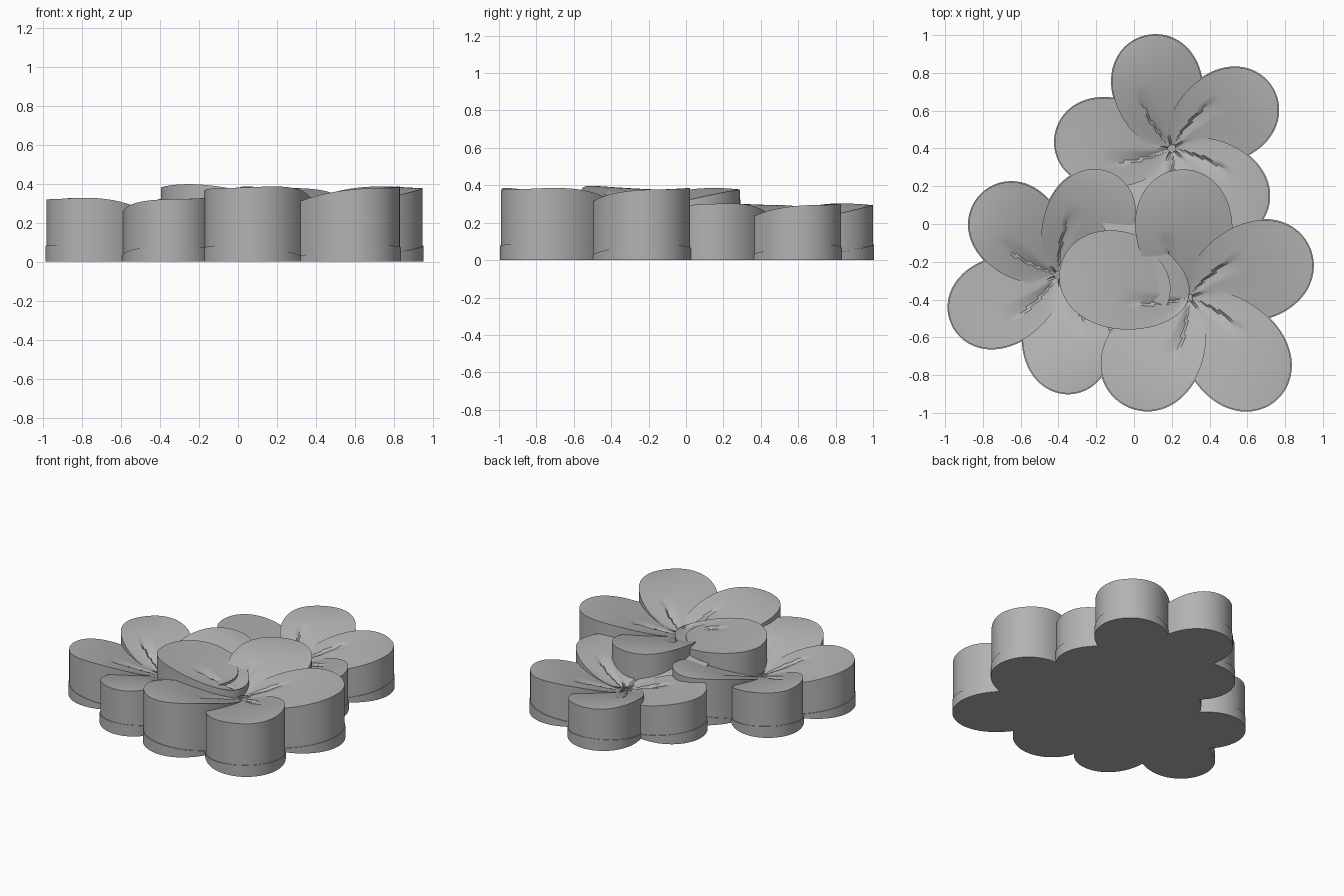
import bpy, bmesh
from math import sin, cos, pi, radians, exp, atan2, hypot
from mathutils import Matrix, Vector

if "Cube" in bpy.data.objects:
    bpy.data.objects.remove(bpy.data.objects["Cube"])

grey = bpy.data.materials.new("plain grey")
grey.use_nodes = True
colour = (0.45, 0.45, 0.45, 1)
grey.diffuse_color = colour
grey.node_tree.nodes["Principled BSDF"].inputs["Base Color"].default_value = colour


def finish(bm, name, matrix):
    bmesh.ops.transform(bm, matrix=matrix, verts=bm.verts)
    bmesh.ops.recalc_face_normals(bm, faces=bm.faces)
    mesh = bpy.data.meshes.new(name)
    bm.to_mesh(mesh)
    bm.free()
    mesh.materials.append(grey)
    obj = bpy.data.objects.new(name, mesh)
    bpy.context.collection.objects.link(obj)
    bpy.ops.object.select_all(action="DESELECT")
    obj.select_set(True)
    bpy.context.view_layer.objects.active = obj
    bpy.ops.object.shade_smooth_by_angle(angle=radians(35))


def petal(name, matrix, length, width, height, grow=0.0):
    """Egg-shaped solid along +x: height(x, y, t, v) gives its top, the bottom is flat."""
    bm = bmesh.new()
    bmesh.ops.create_grid(bm, x_segments=46, y_segments=32, size=1)
    for vert in bm.verts:
        theta, v = (vert.co.x + 1) * pi / 2, vert.co.y
        t = (1 - cos(theta)) / 2
        x = t * (length + grow)
        y = v * (width / 2 + grow) * sin(theta) * (1 - 0.12 * cos(theta))
        vert.co = (x, y, height(x, y, t, v))
    bmesh.ops.remove_doubles(bm, verts=bm.verts, dist=0.0001)
    walls = bmesh.ops.extrude_face_region(bm, geom=bm.faces[:], use_keep_orig=True)
    for item in walls["geom"]:
        if isinstance(item, bmesh.types.BMVert):
            item.co.z = 0
    finish(bm, name, matrix)


def crease(x, y):
    """Depth of the wedge-shaped dent beside the curved vein of a petal."""
    radius = hypot(x, y)
    vein = 30 - 30 * radius                       # the vein curves inward as it runs out
    offset = vein - atan2(y, x) * 180 / pi
    if radius > 0.36 or not 0 < offset < 16:
        return 0
    return 0.02 * sin(pi * radius / 0.36) * (1 - offset / 16)


def flower(name, x, y, turn, lengths, width, middle, rim, lifts=(0,) * 5):
    place = Matrix.Translation(Vector((x, y, 0)))
    for i, length in enumerate(lengths):
        matrix = place @ Matrix.Rotation(radians(turn + 72 * i), 4, "Z")

        # cupped top: low root, raised outer part, one side higher than the other
        def top(px, py, t, v, lift=lifts[i]):
            bowl = middle + (rim - middle) * sin(pi / 2 * t) ** 1.05
            root = 0.02 * v * v * exp(-(t / 0.4) ** 2)
            return bowl + root + 0.025 * v * sin(pi * t) + lift * (1 - t) - crease(px, py)

        def foot_top(px, py, t, v):
            return 0.012 + 0.11 * max(0, t - 0.35)

        petal(f"{name}_petal_{i + 1}", matrix, length, width, top)
        petal(f"{name}_petal_foot_{i + 1}", matrix, length, width, foot_top, 0.005)

    # little five-sided heart
    bm = bmesh.new()
    bmesh.ops.create_cone(bm, cap_ends=True, segments=5, radius1=0.035, radius2=0.025,
                          depth=middle + 0.015)
    finish(bm, f"{name}_heart", place @ Matrix.Translation((0, 0, (middle + 0.015) / 2))
           @ Matrix.Rotation(radians(turn), 4, "Z"))


flower("front_flower", 0.29, -0.39, 22, (0.69, 0.68, 0.70, 0.66, 0.71), 0.51, 0.23, 0.378,
       (0, 0, 0.05, 0, 0))
flower("left_flower", -0.40, -0.27, 61, (0.61, 0.59, 0.62, 0.63, 0.6), 0.46, 0.165, 0.32)
flower("back_flower", 0.20, 0.40, 31, (0.62, 0.61, 0.62, 0.6, 0.61), 0.47, 0.16, 0.295)
